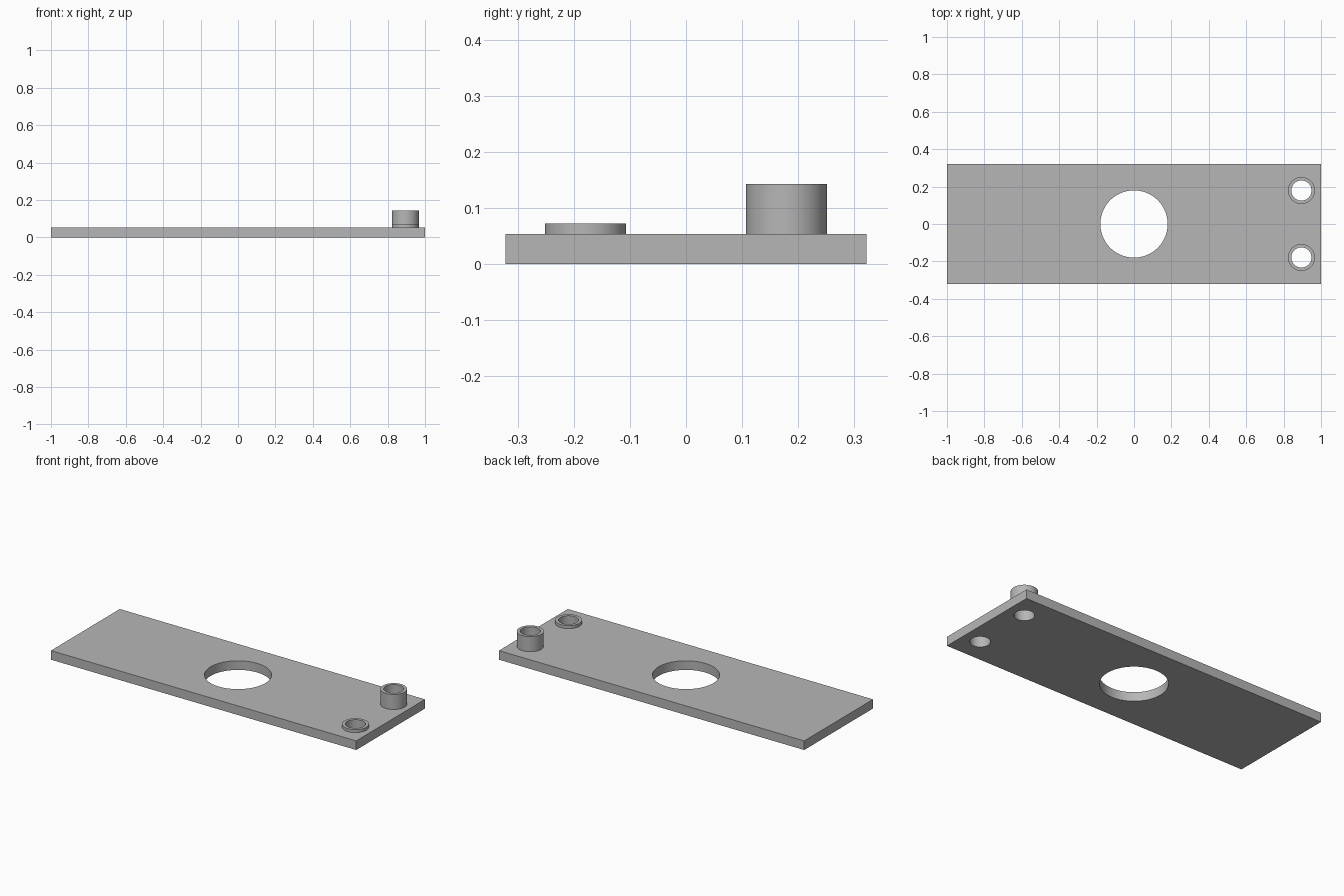
import bpy
import bmesh
from math import cos, sin, tau, radians

cube = bpy.data.objects.get("Cube")
if cube:
    bpy.data.objects.remove(cube, do_unlink=True)

LENGTH, WIDTH, THICK = 2.0, 0.644, 0.054
HOLE_R = 0.18
BOSS_X, BOSS_Y = 0.895, 0.179
BOSS_R, BORE_R = 0.072, 0.054
SEGMENTS = 64

grey = bpy.data.materials.new("plain_grey")
grey.use_nodes = True
colour = (0.47, 0.47, 0.47, 1)
grey.diffuse_color = colour
grey.node_tree.nodes["Principled BSDF"].inputs["Base Color"].default_value = colour


def make_object(name, bm):
    mesh = bpy.data.meshes.new(name)
    bm.to_mesh(mesh)
    bm.free()
    mesh.materials.append(grey)
    obj = bpy.data.objects.new(name, mesh)
    bpy.context.collection.objects.link(obj)
    return obj


def activate(obj):
    bpy.ops.object.select_all(action='DESELECT')
    obj.select_set(True)
    bpy.context.view_layer.objects.active = obj


def drill(target, x, y, radius):
    """Cut a round through hole."""
    bm = bmesh.new()
    bmesh.ops.create_cone(bm, cap_ends=True, segments=SEGMENTS,
                          radius1=radius, radius2=radius, depth=1)
    bmesh.ops.translate(bm, verts=bm.verts, vec=(x, y, 0))
    cutter = make_object("hole_cutter", bm)
    cutter.hide_render = True
    mod = target.modifiers.new("hole", 'BOOLEAN')
    mod.operation, mod.solver, mod.object = 'DIFFERENCE', 'EXACT', cutter
    activate(target)
    bpy.ops.object.modifier_apply(modifier=mod.name)
    bpy.data.objects.remove(cutter, do_unlink=True)


def boss(name, y, top):
    """Hollow collar standing on the plate, open at the bottom."""
    bm = bmesh.new()
    profile = [(BOSS_R, THICK), (BOSS_R, top), (BORE_R, top), (BORE_R, THICK)]
    angles = [tau * i / SEGMENTS for i in range(SEGMENTS)]
    rings = [[bm.verts.new((BOSS_X + r * cos(a), y + r * sin(a), z)) for a in angles]
             for r, z in profile]
    for low, high in zip(rings, rings[1:]):
        for i in range(SEGMENTS):
            j = (i + 1) % SEGMENTS
            bm.faces.new((low[i], low[j], high[j], high[i]))
    return make_object(name, bm)


# Flat plate with a large centre hole and two bolt holes
bm = bmesh.new()
bmesh.ops.create_cube(bm, size=1)
bmesh.ops.scale(bm, verts=bm.verts, vec=(LENGTH, WIDTH, THICK))
bmesh.ops.translate(bm, verts=bm.verts, vec=(0, 0, THICK / 2))
plate = make_object("base_plate", bm)
drill(plate, 0, 0, HOLE_R)
for side in (-1, 1):
    drill(plate, BOSS_X, side * BOSS_Y, BORE_R)

# Collars around the bolt holes
short_collar = boss("short_collar", -BOSS_Y, 0.072)
tall_collar = boss("tall_collar", BOSS_Y, 0.143)

for part in (plate, short_collar, tall_collar):
    activate(part)
    bpy.ops.object.shade_smooth_by_angle(angle=radians(30))
